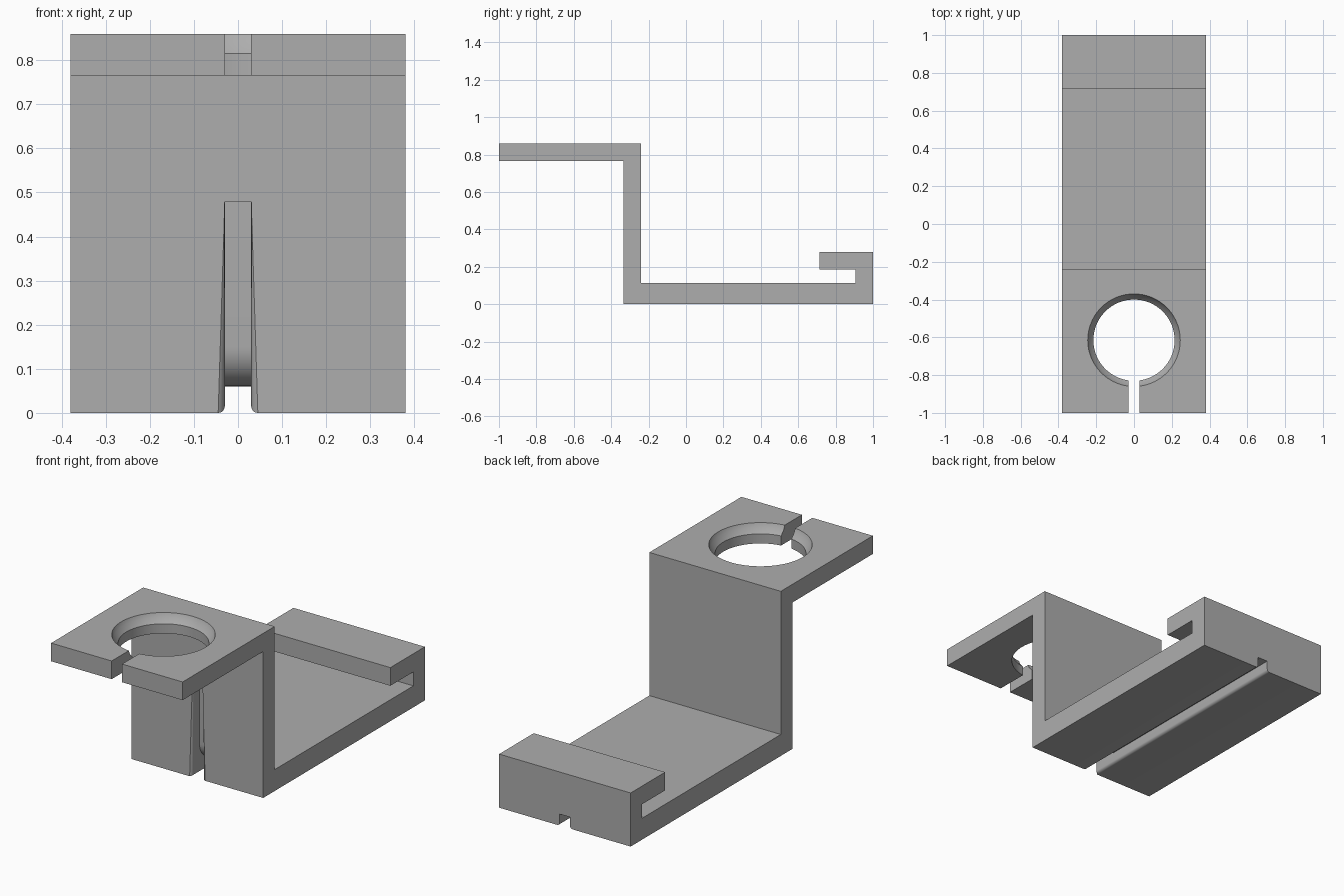
import bpy, bmesh
from math import sin, cos, pi, radians

cube = bpy.data.objects.get("Cube")
if cube:
    bpy.data.objects.remove(cube, do_unlink=True)

HALF = 0.38          # half width of the bracket
SLOT = 0.03          # half width of slot and groove
FRONT = -0.335       # front face of the upright
GROOVE_TOP = 0.48
HOLE_Y = -0.615

grey = bpy.data.materials.new("plain grey")
grey.use_nodes = True
colour = (0.42, 0.42, 0.42, 1)
grey.diffuse_color = colour
grey.node_tree.nodes["Principled BSDF"].inputs["Base Color"].default_value = colour


def make_object(name, bm):
    bmesh.ops.recalc_face_normals(bm, faces=bm.faces)
    mesh = bpy.data.meshes.new(name)
    bm.to_mesh(mesh)
    bm.free()
    obj = bpy.data.objects.new(name, mesh)
    bpy.context.collection.objects.link(obj)
    mesh.materials.append(grey)
    return obj


def extrude_profile(name, points, half):
    """Extrude a (y, z) outline across x."""
    bm = bmesh.new()
    face = bm.faces.new([bm.verts.new((-half, y, z)) for y, z in points])
    moved = bmesh.ops.extrude_face_region(bm, geom=[face])["geom"]
    verts = [v for v in moved if isinstance(v, bmesh.types.BMVert)]
    bmesh.ops.translate(bm, verts=verts, vec=(2 * half, 0, 0))
    return make_object(name, bm)


def lathe(name, profile, y, steps=96):
    """Closed solid of rings (radius, z) about a vertical axis."""
    bm = bmesh.new()
    rings = [[bm.verts.new((r * cos(2 * pi * i / steps), y + r * sin(2 * pi * i / steps), z))
              for i in range(steps)] for r, z in profile]
    for low, high in zip(rings, rings[1:]):
        for i in range(steps):
            j = (i + 1) % steps
            bm.faces.new((low[i], low[j], high[j], high[i]))
    bm.faces.new(rings[0])
    bm.faces.new(rings[-1])
    return make_object(name, bm)


# Bent strip: top shelf, upright, base and hooked rear lip
bracket = extrude_profile("bracket", [
    (-1, 0.765), (FRONT, 0.765), (FRONT, 0), (1, 0), (1, 0.28), (0.715, 0.28),
    (0.715, 0.185), (0.905, 0.185), (0.905, 0.112), (-0.24, 0.112),
    (-0.24, 0.86), (-1, 0.86)], HALF)

# Cable groove: down the upright, round a bend and along the underside
depth, bend = 0.06, 0.09
centre_y, centre_z = FRONT + depth + bend, depth + bend
arc = [(centre_y - bend * cos(a), centre_z - bend * sin(a))
       for a in (i * pi / 24 for i in range(13))]
groove = extrude_profile("groove_cutter", [
    (FRONT - 0.1, GROOVE_TOP), (FRONT + depth, GROOVE_TOP), *arc,
    (1.1, depth), (1.1, -0.1), (FRONT - 0.1, -0.1)], SLOT)

# Stepped round hole and the slot that opens it to the front
hole = lathe("hole_cutter", [(0.215, 0.7), (0.215, 0.815), (0.237, 0.84),
                             (0.245, 0.86), (0.245, 0.9)], HOLE_Y)
slot = extrude_profile("slot_cutter", [
    (-1.1, 0.7), (HOLE_Y, 0.7), (HOLE_Y, 0.95), (-1.1, 0.95)], SLOT)

for cutter in (groove, hole, slot):
    mod = bracket.modifiers.new(cutter.name, 'BOOLEAN')
    mod.operation = 'DIFFERENCE'
    mod.solver = 'EXACT'
    mod.object = cutter

bpy.context.view_layer.update()
result = bracket.evaluated_get(bpy.context.evaluated_depsgraph_get())
bm = bmesh.new()
bm.from_mesh(result.to_mesh())
result.to_mesh_clear()
bracket.modifiers.clear()
for cutter in (groove, hole, slot):
    bpy.data.objects.remove(cutter, do_unlink=True)


# Round over the long mouth edges of the groove
def on_mouth(v):
    at_side = abs(abs(v.co.x) - SLOT) < 1e-4
    on_front = abs(v.co.y - FRONT) < 1e-4 and v.co.z < GROOVE_TOP + 0.01
    return at_side and (on_front or abs(v.co.z) < 1e-4)


edges = [e for e in bm.edges if all(on_mouth(v) for v in e.verts)
         and abs(e.verts[0].co.x - e.verts[1].co.x) < 1e-4]
bmesh.ops.bevel(bm, geom=edges, offset=0.015, segments=5, profile=0.5,
                affect='EDGES', clamp_overlap=True)
bm.to_mesh(bracket.data)
bm.free()

# Smooth the curved walls, keep corners crisp
bpy.ops.object.select_all(action='DESELECT')
bracket.select_set(True)
bpy.context.view_layer.objects.active = bracket
bpy.ops.object.shade_smooth_by_angle(angle=radians(20))
